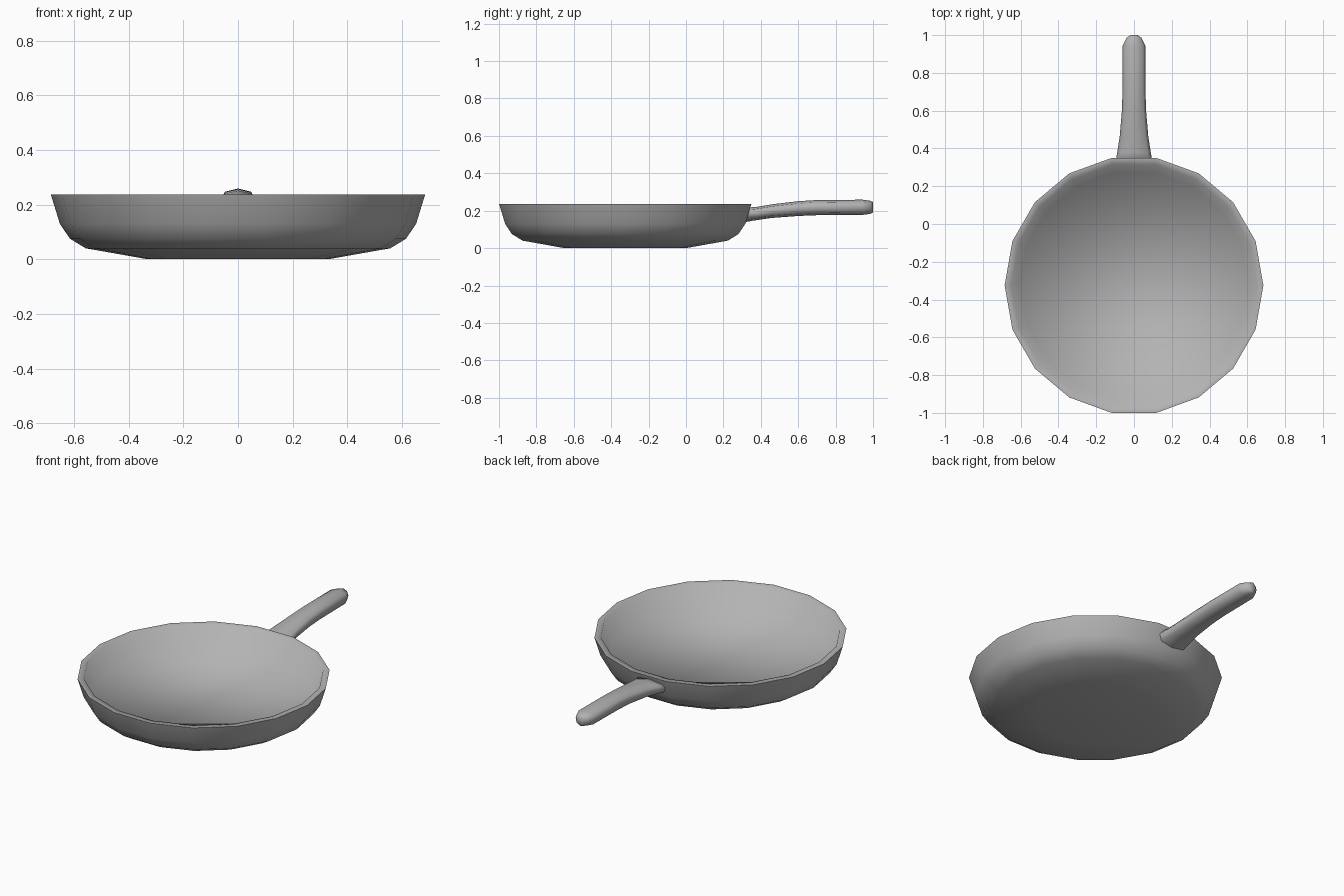
import bpy, bmesh, math

if "Cube" in bpy.data.objects:
    bpy.data.objects.remove(bpy.data.objects["Cube"])

SIDES = 18
CENTRE_Y = -0.325

# Dark cast-metal grey
metal = bpy.data.materials.new("dark_metal")
metal.diffuse_color = (0.45, 0.45, 0.45, 1)
metal.use_nodes = True
metal.node_tree.nodes["Principled BSDF"].inputs["Base Color"].default_value = metal.diffuse_color


def loft(name, rings, angle):
    """Bridge closed loops of points, cap both ends and smooth by angle."""
    bm = bmesh.new()
    loops = [[bm.verts.new(p) for p in ring] for ring in rings]
    n = len(loops[0])
    for a, b in zip(loops, loops[1:]):
        for i in range(n):
            j = (i + 1) % n
            bm.faces.new((a[i], a[j], b[j], b[i]))
    bm.faces.new(loops[0])
    bm.faces.new(loops[-1])
    bmesh.ops.recalc_face_normals(bm, faces=bm.faces)
    mesh = bpy.data.meshes.new(name)
    bm.to_mesh(mesh)
    bm.free()
    mesh.materials.append(metal)
    ob = bpy.data.objects.new(name, mesh)
    bpy.context.collection.objects.link(ob)
    bpy.ops.object.select_all(action='DESELECT')
    bpy.context.view_layer.objects.active = ob
    ob.select_set(True)
    bpy.ops.object.shade_smooth_by_angle(angle=math.radians(angle))
    return ob


def circle(r, z):
    step = 2 * math.pi / SIDES
    return [(r * math.cos(i * step), CENTRE_Y + r * math.sin(i * step), z)
            for i in range(SIDES)]


# Pan body: outer wall up, over the flat rim, down the inner wall to the floor
profile = [(0.33, 0.0), (0.557, 0.04), (0.615, 0.075), (0.652, 0.13),
           (0.685, 0.237), (0.65, 0.237), (0.607, 0.11)]
loft("pan_body", [circle(r, z) for r, z in profile], 71.7)

# Handle: eight-sided section swept back from the wall, flared at the root
section = [(0, 1), (0.8, 0.7), (1, 0.1), (0.8, -0.7),
           (0, -1), (-0.8, -0.7), (-1, 0.1), (-0.8, 0.7)]
# y, half width, bottom z, top z, slant of the section
stations = [(0.318, 0.1, 0.137, 0.217, 0.014),
            (0.37, 0.09, 0.147, 0.221, 0.01),
            (0.46, 0.076, 0.161, 0.235, 0.005),
            (0.60, 0.064, 0.172, 0.251, 0),
            (0.70, 0.061, 0.176, 0.257, 0),
            (0.945, 0.060, 0.178, 0.259, 0),
            (0.985, 0.040, 0.183, 0.253, 0),
            (1.0, 0.018, 0.190, 0.246, 0)]
rings = []
for y, w, lo, hi, slant in stations:
    mid, half = (lo + hi) / 2, (hi - lo) / 2
    rings.append([(u * w, y + v * slant, mid + v * half) for u, v in section])
loft("handle", rings, 75)
